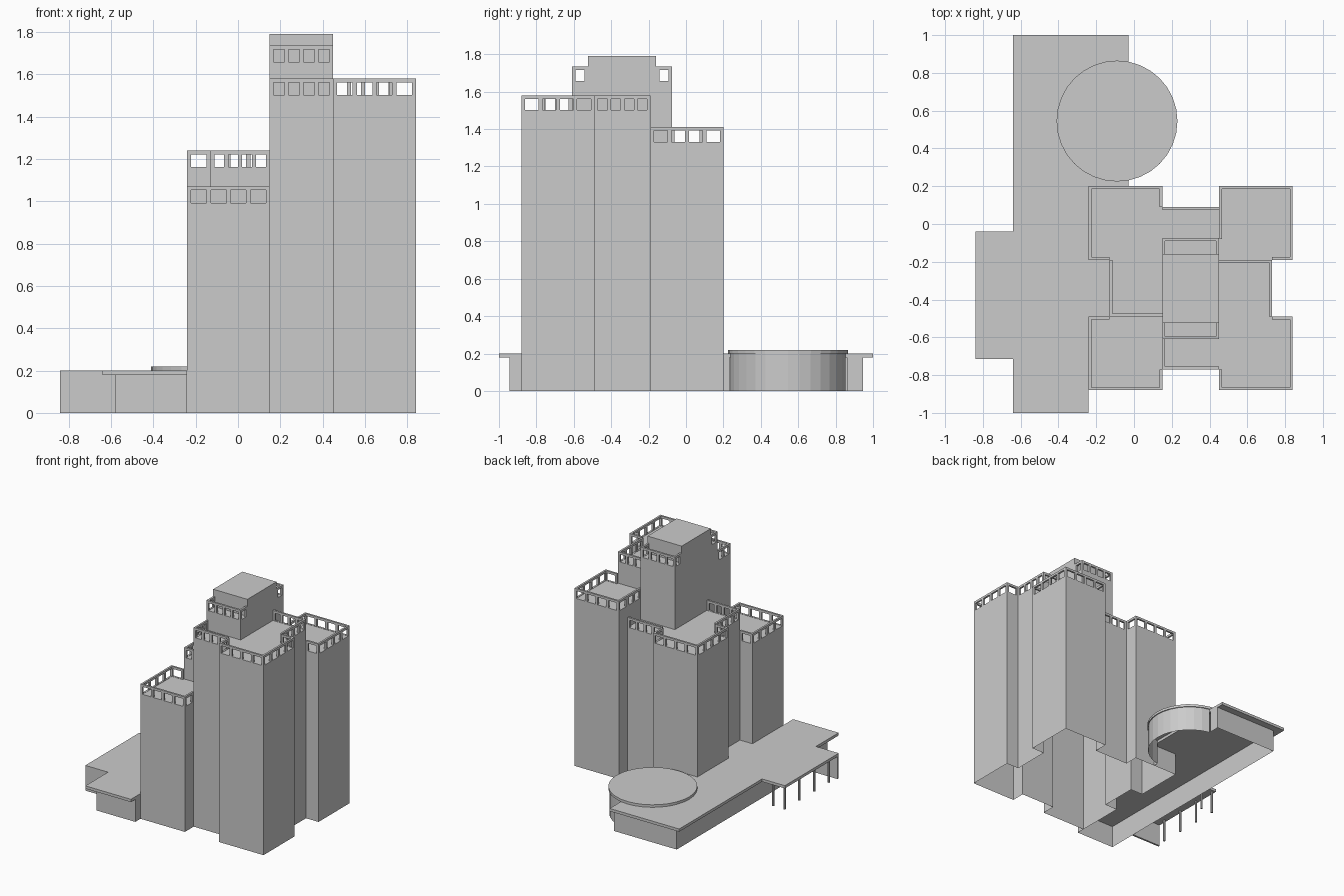
import bpy, bmesh, math
from mathutils import Vector

if "Cube" in bpy.data.objects:
    bpy.data.objects.remove(bpy.data.objects["Cube"])

T = 0.015        # parapet thickness
DROP = 0.08      # roof deck below parapet top


def finish(bm, name):
    me = bpy.data.meshes.new(name)
    bm.to_mesh(me)
    bm.free()
    ob = bpy.data.objects.new(name, me)
    bpy.context.collection.objects.link(ob)
    return ob


def face(bm, pts):
    bm.faces.new([bm.verts.new(p) for p in pts])


def wall(bm, p, q, z0, z1):
    # outward normal lies to the right of p -> q
    face(bm, [(*p, z0), (*q, z0), (*q, z1), (*p, z1)])


def deck(bm, pts, z):
    face(bm, [(x, y, z) for x, y in pts])


def prism(bm, pts, z0, z1):
    deck(bm, pts[::-1], z0)
    deck(bm, pts, z1)
    for p, q in zip(pts, pts[1:] + pts[:1]):
        wall(bm, p, q, z0, z1)


def rect(x0, x1, y0, y1):
    return [(x0, y0), (x1, y0), (x1, y1), (x0, y1)]


def parapet(bm, p, q, top):
    # open railing: rails and posts leaving square openings
    p, q = Vector(p), Vector(q)
    L = (q - p).length
    d = (q - p) / L
    n = Vector((-d.y, d.x)) * T

    def bar(a, b, z0, z1):
        A, B = p + d * a, p + d * b
        prism(bm, [tuple(A), tuple(B), tuple(B + n), tuple(A + n)], z0, z1)

    count = 4 if L > 0.25 else 2 if L > 0.15 else 1
    margin, gap = 0.018, 0.02
    w = (L - 2 * margin - (count - 1) * gap) / count
    bar(0, L, top - 0.018, top)
    bar(0, L, top - DROP, top - DROP + 0.002)
    bar(0, margin, top - DROP, top)
    bar(L - margin, L, top - DROP, top)
    for i in range(1, count):
        a = margin + i * w + (i - 1) * gap
        bar(a, a + gap, top - DROP, top)


def tower(name, top, path, extra, bases=None):
    # bases: start height of wall segments that rise from a lower roof
    bm = bmesh.new()
    for i, (p, q) in enumerate(zip(path, path[1:])):
        wall(bm, p, q, (bases or {}).get(i, 0), top - DROP)
        parapet(bm, p, q, top)
    deck(bm, path + extra, top - DROP)
    return finish(bm, name)


# stepped towers, spiralling upward around the core
tower("front_left_tower", 1.07,
      [(-.13, -.49), (-.24, -.49), (-.24, -.88), (.15, -.88), (.15, -.77)],
      [(.15, -.49)])
tower("back_left_tower", 1.24,
      [(.45, .09), (.15, .09), (.15, .2), (-.24, .2), (-.24, -.19),
       (-.13, -.19), (-.13, -.49), (.15, -.49)],
      [(.15, -.08), (.45, -.08)], {6: .95})
tower("back_right_tower", 1.41,
      [(.73, -.19), (.84, -.19), (.84, .2), (.45, .2), (.45, .09), (.45, -.08)],
      [(.45, -.19)], {4: 1.12})
tower("front_right_tower", 1.58,
      [(.15, -.61), (.15, -.77), (.45, -.77), (.45, -.88), (.84, -.88),
       (.84, -.49), (.73, -.49), (.73, -.19), (.45, -.19)],
      [(.45, -.61)], {0: .95, 7: 1.3})

# central core with penthouse
bm = bmesh.new()
core = rect(.15, .45, -.61, -.075)
for p, q in zip(core, core[1:] + core[:1]):
    wall(bm, p, q, .95, 1.735 - DROP)
deck(bm, core, 1.735 - DROP)
for path in ([(.15, -.525), (.15, -.61), (.45, -.61), (.45, -.525)],
             [(.45, -.16), (.45, -.075), (.15, -.075), (.15, -.16)]):
    for p, q in zip(path, path[1:]):
        parapet(bm, p, q, 1.735)
finish(bm, "core")
bm = bmesh.new()
prism(bm, rect(.15, .45, -.525, -.16), 1.735 - DROP, 1.79)
finish(bm, "penthouse")

# podium roof slab with entrance canopy
bm = bmesh.new()
prism(bm, [(-.64, -1), (-.24, -1), (-.24, -.49), (-.13, -.49), (-.13, -.19),
           (-.24, -.19), (-.24, .2), (-.03, .2), (-.03, 1), (-.64, 1),
           (-.64, -.04), (-.84, -.04), (-.84, -.715), (-.64, -.715)], .178, .2)
finish(bm, "podium_slab")

# podium walls
bm = bmesh.new()
ring = [(-.03, .23), (-.03, .2), (-.24, .2)]
for path in ([(-.03, .86), (-.03, .945), (-.58, .945), (-.58, -.945),
              (-.24, -.945), (-.24, -.88)], [(-.24, .2), (-.03, .2), (-.03, .232)]):
    for p, q in zip(path, path[1:]):
        wall(bm, p, q, 0, .178)
finish(bm, "podium_walls")

# round hall: disc roof and curved wall outside the podium
cx, cy, N = -.09, .545, 32
bm = bmesh.new()
prism(bm, [(cx + .32 * math.cos(2 * math.pi * i / N),
            cy + .32 * math.sin(2 * math.pi * i / N)) for i in range(N)], .2, .22)
finish(bm, "hall_roof")
bm = bmesh.new()
a = math.acos(.06 / .313)
arc = [(cx + .313 * math.cos(t), cy + .313 * math.sin(t))
       for t in [-a + 2 * a * i / 14 for i in range(15)]]
for p, q in zip(arc, arc[1:]):
    wall(bm, p, q, 0, .2)
finish(bm, "hall_wall")

# canopy end wall and columns
bm = bmesh.new()
prism(bm, rect(-.84, -.58, -.715, -.7), 0, .178)
finish(bm, "canopy_wall")
bm = bmesh.new()
for x, y in [(-.72, -.065)] + [(-.82, -.065 - .185 * i) for i in range(4)]:
    prism(bm, [(x + .009 * math.cos(math.pi * k / 4), y + .009 * math.sin(math.pi * k / 4))
               for k in range(8)], 0, .178)
finish(bm, "canopy_columns")
